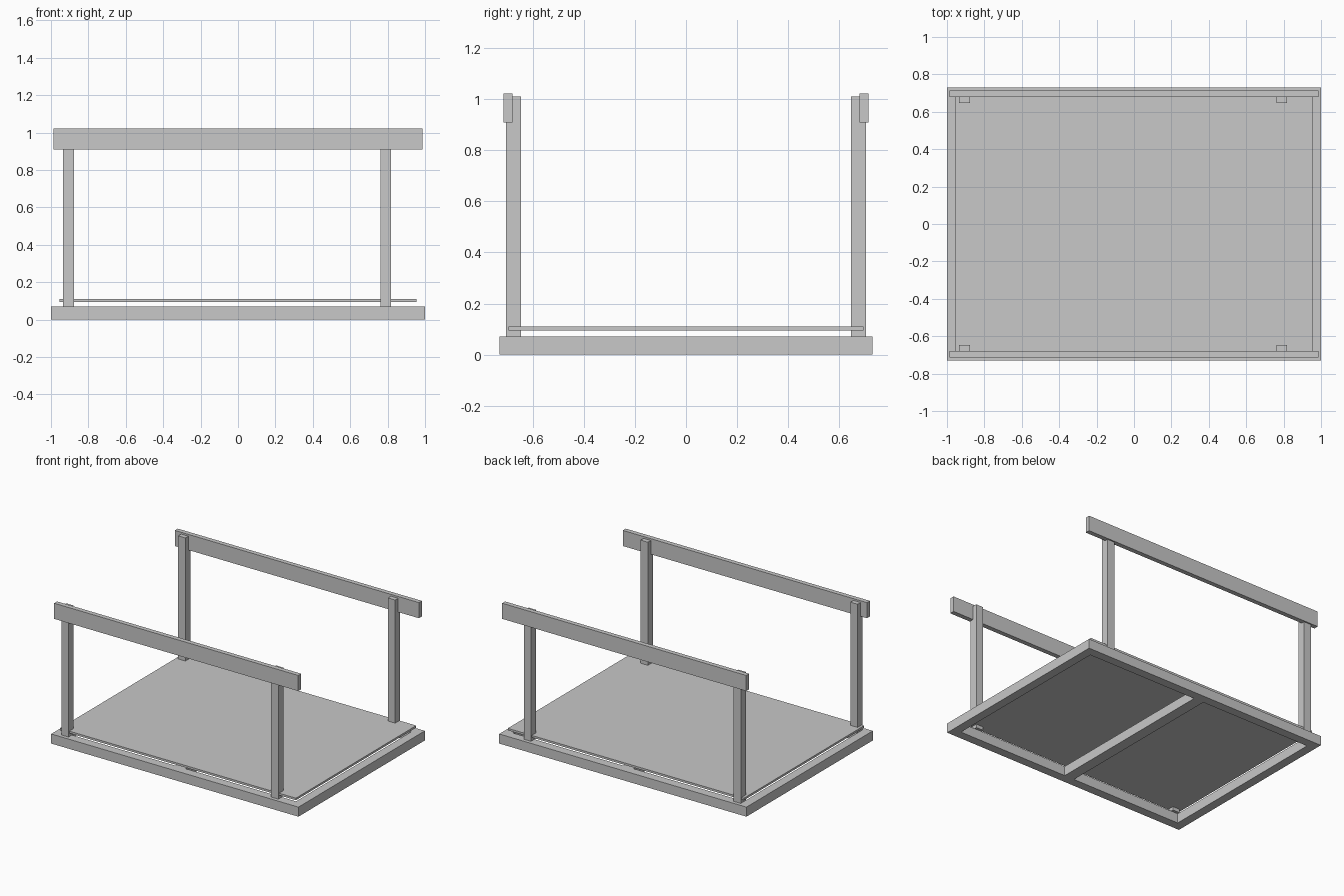
import bpy
import bmesh
from mathutils import Vector

cube = bpy.data.objects.get("Cube")
if cube:
    bpy.data.objects.remove(cube, do_unlink=True)

# One plain grey for the whole model
grey = bpy.data.materials.new("plain_grey")
grey.use_nodes = True
grey.diffuse_color = (0.58, 0.58, 0.58, 1)
grey.node_tree.nodes["Principled BSDF"].inputs["Base Color"].default_value = grey.diffuse_color


def add_object(name, bm):
    mesh = bpy.data.meshes.new(name)
    bmesh.ops.recalc_face_normals(bm, faces=bm.faces)
    bm.to_mesh(mesh)
    bm.free()
    mesh.materials.append(grey)
    obj = bpy.data.objects.new(name, mesh)
    bpy.context.collection.objects.link(obj)


def box(name, low, high):
    low, high = Vector(low), Vector(high)
    bm = bmesh.new()
    bmesh.ops.create_cube(bm, size=1)
    bmesh.ops.scale(bm, vec=high - low, verts=bm.verts)
    bmesh.ops.translate(bm, vec=(low + high) / 2, verts=bm.verts)
    add_object(name, bm)


def rectangular_ring(name, half_x, half_y, width, height):
    """Open rectangle of bars, joined as one solid."""
    bm = bmesh.new()
    corners = [(-1, -1), (1, -1), (1, 1), (-1, 1)]
    loops = [[[bm.verts.new((sx * (half_x - inset), sy * (half_y - inset), z))
               for sx, sy in corners]
              for inset, z in ((0, 0), (0, height), (width, height), (width, 0))]][0]
    for i, loop in enumerate(loops):
        following = loops[(i + 1) % 4]
        for j in range(4):
            k = (j + 1) % 4
            bm.faces.new((loop[j], loop[k], following[k], following[j]))
    add_object(name, bm)


FRAME_X, FRAME_Y, FRAME_H, FRAME_W = 1.0, 0.73, 0.07, 0.065

# Base frame, middle beam and thin deck panel
rectangular_ring("base_frame", FRAME_X, FRAME_Y, FRAME_W, FRAME_H)
inner_y = FRAME_Y - FRAME_W
box("cross_beam", (-0.04, -inner_y, 0), (0.04, inner_y, FRAME_H))
box("deck_panel", (-0.955, -0.695, 0.095), (0.955, 0.695, 0.11))

# Posts and top rails on both long sides
for side, sign in (("front", -1), ("back", 1)):
    def span(a, b):
        return sorted((a * sign, b * sign))

    y0, y1 = span(0.646, 0.704)
    for end, x in (("right", -0.907), ("left", 0.79)):
        box(f"{side}_{end}_post", (x - 0.029, y0, FRAME_H), (x + 0.029, y1, 1.01))
    y0, y1 = span(0.68, 0.714)
    box(f"{side}_top_rail", (-0.987, y0, 0.909), (0.987, y1, 1.023))
